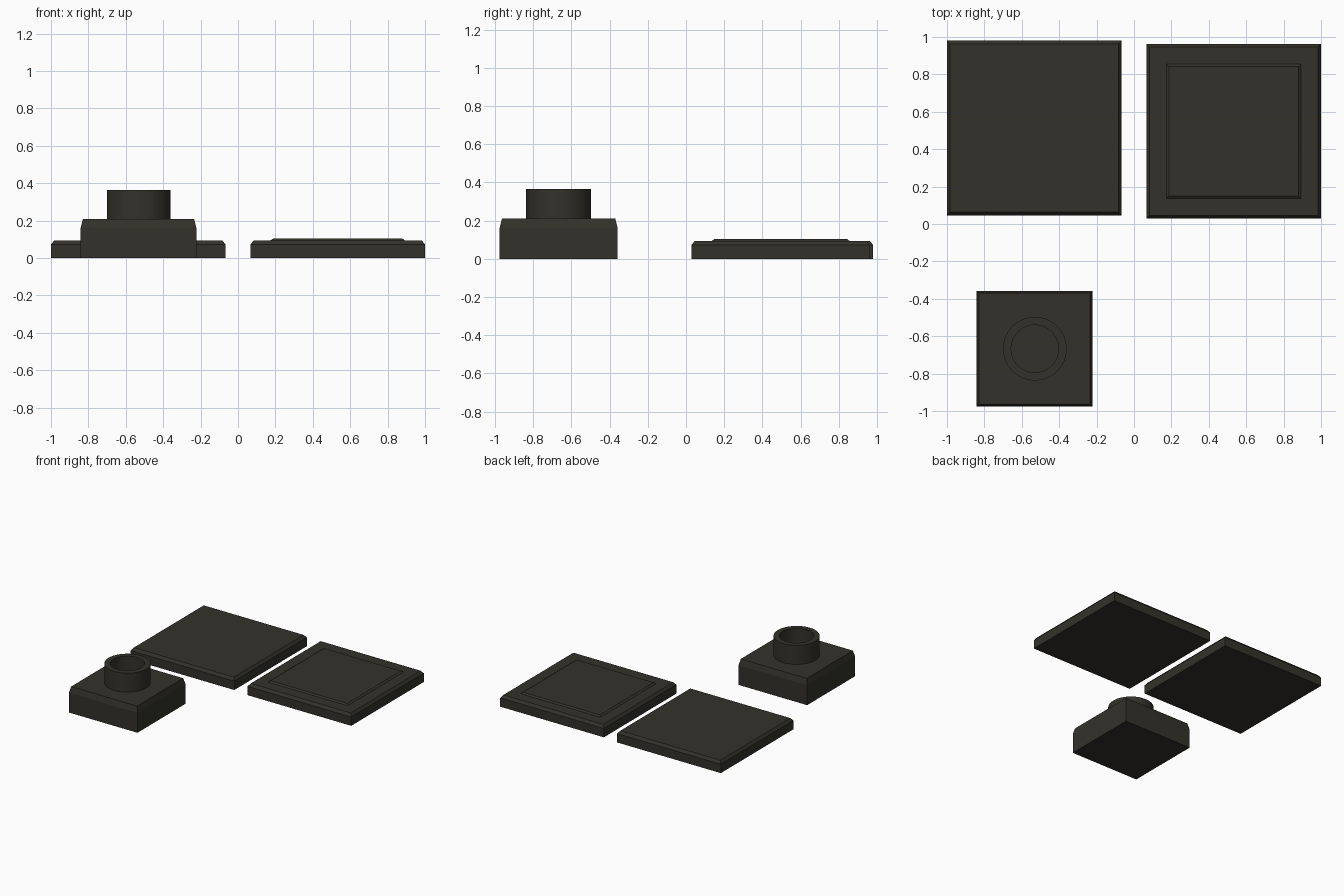
import bpy, bmesh, math

if "Cube" in bpy.data.objects:
    bpy.data.objects.remove(bpy.data.objects["Cube"])

mat = bpy.data.materials.new("dark_olive")
mat.diffuse_color = (0.033, 0.031, 0.023, 1)
mat.use_nodes = True
mat.node_tree.nodes["Principled BSDF"].inputs["Base Color"].default_value = mat.diffuse_color


def finish(name, bm, smooth=False):
    bmesh.ops.recalc_face_normals(bm, faces=bm.faces)
    me = bpy.data.meshes.new(name)
    bm.to_mesh(me)
    bm.free()
    me.materials.append(mat)
    ob = bpy.data.objects.new(name, me)
    bpy.context.collection.objects.link(ob)
    if smooth:
        bpy.ops.object.select_all(action='DESELECT')
        ob.select_set(True)
        bpy.context.view_layer.objects.active = ob
        bpy.ops.object.shade_smooth_by_angle(angle=math.radians(35))
    return ob


def add_rings(bm, rings, cap=True):
    """Bridge successive vertex rings and cap both ends."""
    n = len(rings[0])
    for a, b in zip(rings, rings[1:]):
        for i in range(n):
            j = (i + 1) % n
            bm.faces.new((a[i], a[j], b[j], b[i]))
    if cap:
        bm.faces.new(rings[0])
        bm.faces.new(rings[-1])


def stepped_box(name, cx, cy, profile):
    """Square solid; profile holds (half width, height) pairs from the bottom up."""
    bm = bmesh.new()
    rings = [[bm.verts.new((cx + sx * h, cy + sy * h, z))
              for sx, sy in ((-1, -1), (1, -1), (1, 1), (-1, 1))]
             for h, z in profile]
    add_rings(bm, rings)
    return finish(name, bm)


def turned(name, cx, cy, profile, n=64):
    """Round solid; profile holds (radius, height) pairs."""
    bm = bmesh.new()
    rings = [[bm.verts.new((cx + r * math.cos(2 * math.pi * i / n),
                            cy + r * math.sin(2 * math.pi * i / n), z))
              for i in range(n)] for r, z in profile]
    add_rings(bm, rings)
    return finish(name, bm, smooth=True)


# Plain slab with chamfered top edge
slab = [(0.467, 0.0), (0.467, 0.072), (0.45, 0.094)]
stepped_box("plain_slab", -0.533, 0.513, slab)

# Slab with a low raised centre panel
stepped_box("panel_slab", 0.533, 0.496,
            slab + [(0.36, 0.094), (0.346, 0.104)])

# Base block with a slight taper at the top
stepped_box("base_block", -0.532, -0.667,
            [(0.309, 0.0), (0.309, 0.162), (0.297, 0.21)])

# Hollow round socket on the block
turned("socket", -0.53, -0.667,
       [(0.17, 0.205), (0.17, 0.365), (0.127, 0.365), (0.127, 0.212)])
